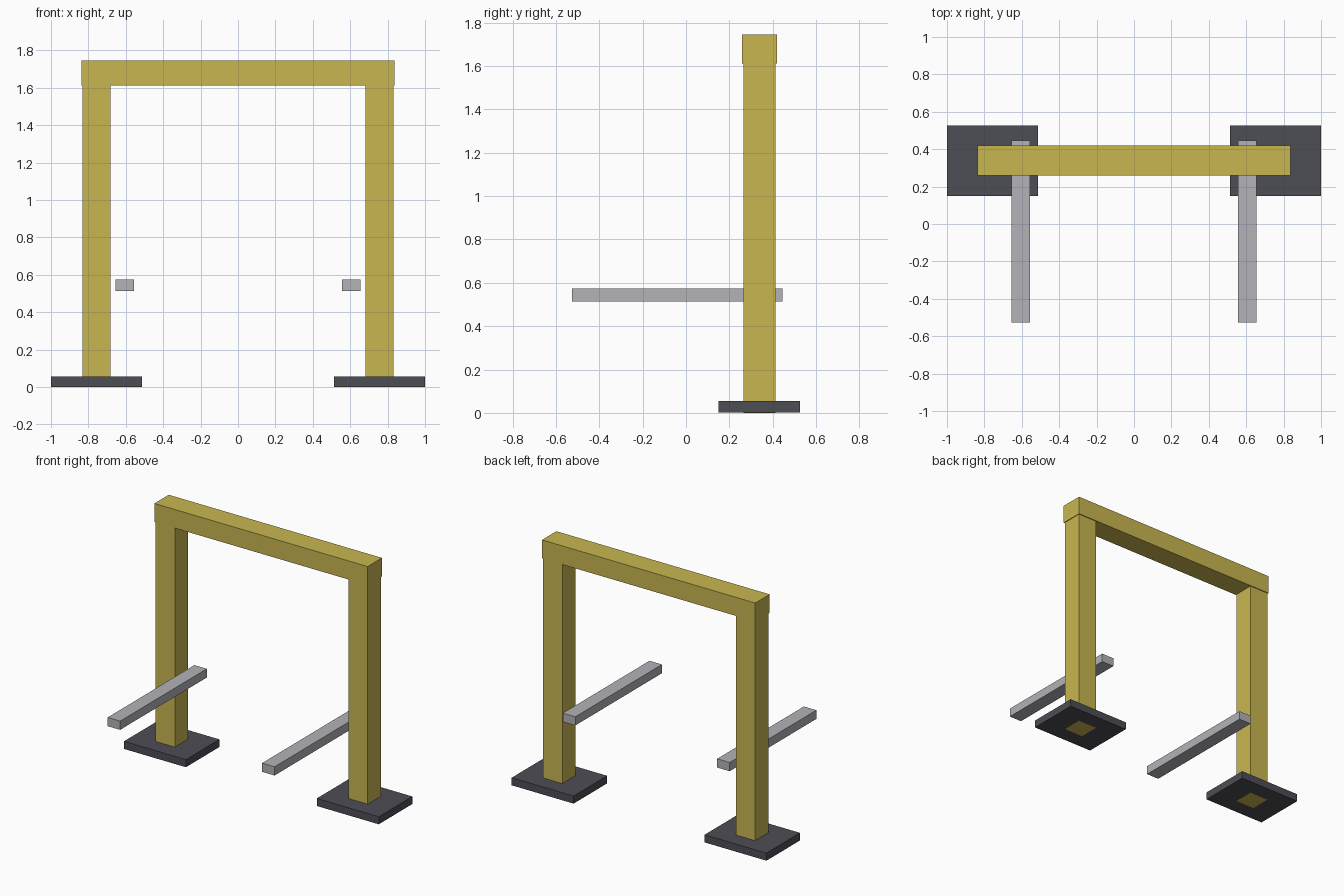
import bpy
from mathutils import Vector

cube = bpy.data.objects.get("Cube")
if cube:
    bpy.data.objects.remove(cube, do_unlink=True)


def material(name, colour):
    mat = bpy.data.materials.new(name)
    mat.use_nodes = True
    mat.diffuse_color = (*colour, 1)
    mat.node_tree.nodes["Principled BSDF"].inputs["Base Color"].default_value = (*colour, 1)
    return mat


yellow = material("yellow paint", (0.58, 0.47, 0.08))
steel = material("light grey steel", (0.45, 0.45, 0.48))
dark = material("dark grey", (0.076, 0.074, 0.093))


def box(name, low, high, mat):
    """Add a box spanning two opposite corners."""
    low, high = Vector(low), Vector(high)
    bpy.ops.mesh.primitive_cube_add(size=1, location=(low + high) / 2)
    obj = bpy.context.object
    obj.name = name
    obj.scale = high - low
    bpy.ops.object.transform_apply(location=False, rotation=False, scale=True)
    obj.data.materials.append(mat)
    return obj


def pair(name, low, high, mat):
    """Add a box on the left (+x) and its mirror image on the right."""
    box("left_" + name, low, high, mat)
    box("right_" + name, (-high[0], *low[1:]), (-low[0], *high[1:]), mat)


# Foot plates, with the posts passing through to the underside
pair("foot_plate", (0.514, 0.15, 0.001), (1, 0.526, 0.055), dark)
pair("post", (0.682, 0.265, 0), (0.832, 0.413, 1.65), yellow)

# Crossbeam, slightly wider than the posts
box("crossbeam", (-0.837, 0.258, 1.613), (0.837, 0.419, 1.745), yellow)

# Horizontal arms beside the posts
pair("arm", (0.557, -0.526, 0.513), (0.655, 0.446, 0.575), steel)
